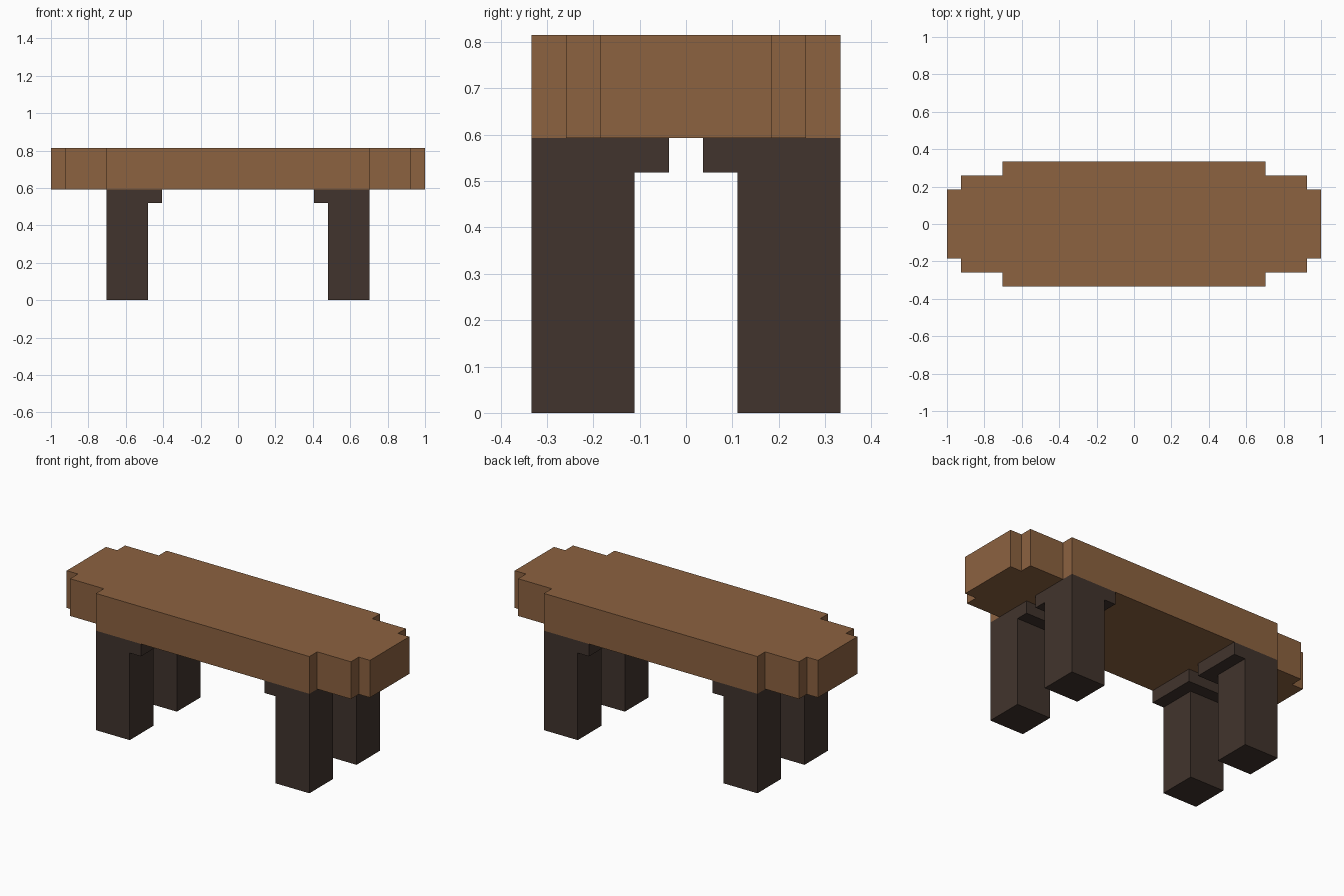
import bpy
import bmesh

cube = bpy.data.objects.get("Cube")
if cube:
    bpy.data.objects.remove(cube, do_unlink=True)


def make_material(name, rgb):
    mat = bpy.data.materials.new(name)
    mat.use_nodes = True
    color = (*rgb, 1.0)
    mat.diffuse_color = color
    bsdf = next(n for n in mat.node_tree.nodes if n.type == 'BSDF_PRINCIPLED')
    bsdf.inputs["Base Color"].default_value = color
    return mat


def make_prism(name, outline, z0, z1, mat):
    """Extrude a flat xy outline (counter-clockwise) from z0 up to z1."""
    bm = bmesh.new()
    base = bm.faces.new([bm.verts.new((x, y, z0)) for x, y in outline])
    top = bmesh.ops.extrude_face_region(bm, geom=[base], use_keep_orig=True)
    verts = [v for v in top["geom"] if isinstance(v, bmesh.types.BMVert)]
    bmesh.ops.translate(bm, verts=verts, vec=(0, 0, z1 - z0))
    bmesh.ops.recalc_face_normals(bm, faces=bm.faces)
    mesh = bpy.data.meshes.new(name)
    bm.to_mesh(mesh)
    bm.free()
    mesh.materials.append(mat)
    obj = bpy.data.objects.new(name, mesh)
    bpy.context.collection.objects.link(obj)
    return obj


def rectangle(x0, x1, y0, y1):
    x0, x1 = sorted((x0, x1))
    y0, y1 = sorted((y0, y1))
    return [(x0, y0), (x1, y0), (x1, y1), (x0, y1)]


light_wood = make_material("light wood", (0.262, 0.122, 0.051))
dark_wood = make_material("dark wood", (0.053, 0.034, 0.026))

LEG_TOP, BRACKET_BOTTOM, TOP = 0.593, 0.519, 0.815

# Stepped tabletop: one quarter outline mirrored into all four corners
quarter = [(1.0, 0.185), (0.926, 0.185), (0.926, 0.259),
           (0.704, 0.259), (0.704, 0.333)]
right_half = [(x, -y) for x, y in reversed(quarter)] + quarter
outline = right_half + [(-x, -y) for x, y in right_half]
make_prism("tabletop", outline, LEG_TOP, TOP, light_wood)

# Square legs, each with a wider bracket stepping inward under the tabletop
for sx, x_name in ((1, "left"), (-1, "right")):
    for sy, y_name in ((-1, "front"), (1, "back")):
        label = f"{y_name}_{x_name}"
        make_prism(f"{label}_leg",
                   rectangle(sx * 0.481, sx * 0.704, sy * 0.111, sy * 0.333),
                   0, BRACKET_BOTTOM, dark_wood)
        make_prism(f"{label}_bracket",
                   rectangle(sx * 0.407, sx * 0.704, sy * 0.037, sy * 0.333),
                   BRACKET_BOTTOM, LEG_TOP, dark_wood)
